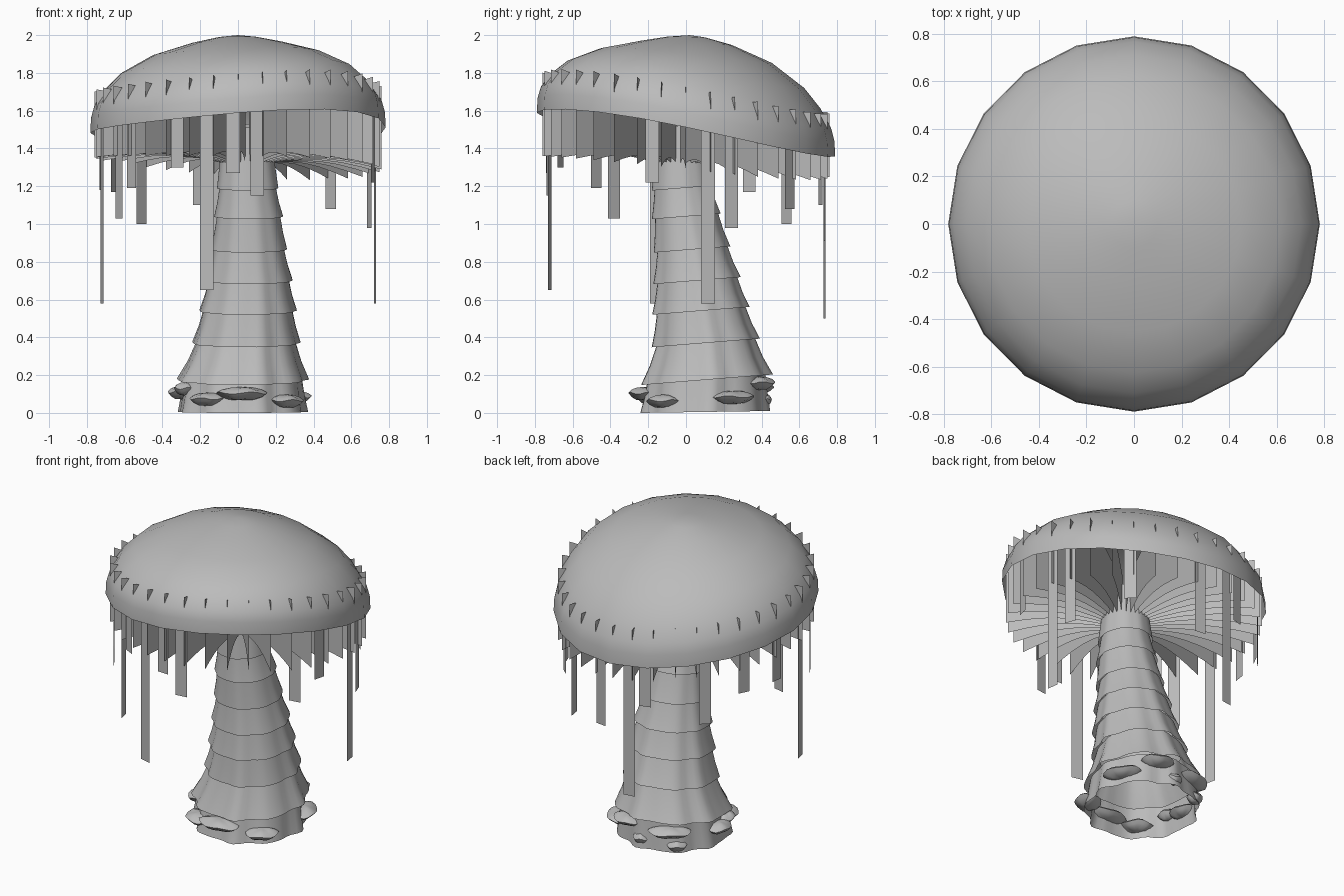
import bpy
from math import sin, cos, pi, radians

cube = bpy.data.objects.get("Cube")
if cube:
    bpy.data.objects.remove(cube)

grey = bpy.data.materials.new("plain grey")
grey.use_nodes = True
grey.diffuse_color = (0.5, 0.5, 0.5, 1)
grey.node_tree.nodes["Principled BSDF"].inputs["Base Color"].default_value = (0.5, 0.5, 0.5, 1)


def add_mesh(name, verts, faces, smooth=None):
    mesh = bpy.data.meshes.new(name)
    mesh.from_pydata(verts, [], faces)
    mesh.materials.append(grey)
    ob = bpy.data.objects.new(name, mesh)
    bpy.context.collection.objects.link(ob)
    if smooth:
        bpy.ops.object.select_all(action='DESELECT')
        ob.select_set(True)
        bpy.context.view_layer.objects.active = ob
        bpy.ops.object.shade_smooth_by_angle(angle=radians(smooth))


def loft(name, rings, smooth, start=None, end=None):
    """Skin a stack of equal rings, with optional pole points."""
    n = len(rings[0])
    verts = [p for ring in rings for p in ring]
    faces = [(k * n + i, k * n + (i + 1) % n, (k + 1) * n + (i + 1) % n, (k + 1) * n + i)
             for k in range(len(rings) - 1) for i in range(n)]
    if start:
        verts.append(start)
        faces += [((i + 1) % n, i, len(verts) - 1) for i in range(n)]
    if end:
        verts.append(end)
        base = (len(rings) - 1) * n
        faces += [(base + i, base + (i + 1) % n, len(verts) - 1) for i in range(n)]
    add_mesh(name, verts, faces, smooth)


def tilt(a):
    """Uneven height of the cap rim around its circle."""
    return -0.115 * sin(a) + 0.015 * cos(a) + 0.012 * cos(2 * a) - 0.025 * sin(2 * a)


def gill_low(a):
    """Height of the outer lower corner of a gill."""
    return 1.312 - 0.056 * sin(a) - 0.031 * cos(a) + 0.008 * cos(2 * a) - 0.013 * sin(2 * a)


RIM = 1.485

# Cap: lopsided dome, twenty sides
profile = [(0.782, 0), (0.778, 0.08), (0.76, 0.145), (0.705, 0.23), (0.62, 0.315),
           (0.45, 0.41), (0.24, 0.475), (0.1, 0.505)]
rings = []
for r, h in profile:
    w = (r / 0.78) ** 2
    rings.append([(r * cos(a), 1.01 * r * sin(a), RIM + h + tilt(a) * w)
                  for a in (2 * pi * i / 20 for i in range(20))])
loft("cap", rings, 60, end=(0, 0.02, 2.0))

# Gills: thin radial sheets whose outer top corners pierce the cap
verts, faces = [], []
for i in range(36):
    a = 2 * pi * i / 36
    low, high = gill_low(a), RIM + 0.22 + tilt(a) * 0.94
    first = len(verts)
    for k in range(7):
        t = k / 6
        x = 0.04 * (1 - t) + cos(a) * (0.11 + 0.65 * t)
        y = -0.03 * (1 - t) + sin(a) * (0.11 + 0.65 * t)
        verts.append((x, y, 1.32 + (low - 1.32) * t + 0.04 * sin(pi * t)))
        verts.append((x, y, 1.6 + (high - 1.6) * t))
    faces += [(first + 2 * k, first + 2 * k + 2, first + 2 * k + 3, first + 2 * k + 1)
              for k in range(6)]
add_mesh("gills", verts, faces)

# Hanging strips: (angle in degrees, lower end)
strips = [(9, 0.58), (257, 0.65), (192, 0.58), (98, 0.50), (278, 1.15), (268, 1.27),
          (134, 1.0), (211, 1.03), (48, 1.08), (19, 0.98), (106, 1.10), (82, 0.91),
          (346, 1.22), (220, 1.19), (244, 1.30), (172, 1.18), (153, 1.17)]
verts, faces = [], []
for deg, low in strips:
    a = radians(deg)
    top = RIM + tilt(a) + 0.1
    n = len(verts)
    for side, z in ((-1, low), (1, low), (1, top), (-1, top)):
        s = 0.037 * side
        verts.append((0.735 * cos(a) - s * sin(a), 0.74 * sin(a) + s * cos(a), z))
    faces.append((n, n + 1, n + 2, n + 3))
add_mesh("hanging_strips", verts, faces)


# Stem: overlapping flared skirts that lean and narrow upwards
def stem_ring(cx, cy, z, r, wave, slope):
    ring = []
    for i in range(60):
        a = 2 * pi * i / 60
        rr = r * (1 + wave * (0.7 * sin(9 * a + 0.6) + 0.3 * sin(14 * a)))
        ring.append((cx + rr * cos(a), cy + rr * sin(a), z + slope * rr * sin(a)))
    return ring


tiers = [(0.02, 0.095, 0.005, 0.335), (0.02, 0.105, 0.175, 0.342), (0.04, 0.10, 0.37, 0.282),
         (0.05, 0.075, 0.54, 0.255), (0.055, 0.055, 0.70, 0.23), (0.055, 0.03, 0.865, 0.202),
         (0.055, 0.0, 1.04, 0.182), (0.05, -0.02, 1.19, 0.162), (0.045, -0.03, 1.5, 0.14)]
for k in range(len(tiers) - 1):
    x0, y0, z0, r0 = tiers[k]
    x1, y1, z1, r1 = tiers[k + 1]
    wave = max(0.055 - 0.007 * k, 0.015)
    slope = 0.03 if k == 0 else 0.08
    r1 *= 0.9
    mid = stem_ring((x0 + x1) / 2, (y0 + y1) / 2, (z0 + z1) / 2,
                    0.47 * r0 + 0.53 * r1, wave * 0.8, slope)
    loft("stem_skirt_%d" % (k + 1),
         [stem_ring(x0, y0, z0, r0, wave, slope / 2 if k == 0 else slope), mid,
          stem_ring(x1, y1, z1 + 0.02, r1, wave * 0.6, slope)], 50)

# Shelf fungi: wavy lenses around the foot (angle, height, half width)
shelves = [(270, 0.105, 0.135), (235, 0.075, 0.10), (200, 0.13, 0.07), (318, 0.065, 0.10),
           (29, 0.085, 0.12), (67, 0.16, 0.10), (87, 0.07, 0.05), (120, 0.14, 0.13),
           (128, 0.05, 0.06), (180, 0.11, 0.09)]
for k, (deg, z, half) in enumerate(shelves):
    a = radians(deg)
    cx, cy = 0.02 + 0.32 * cos(a), 0.095 + 0.32 * sin(a)
    depth = min(0.08, half * 0.8)

    def shelf_ring(size, h):
        ring = []
        for i in range(18):
            b = 2 * pi * i / 18
            u, v = size * depth * cos(b), size * half * sin(b)
            ring.append((cx + u * cos(a) - v * sin(a), cy + u * sin(a) + v * cos(a),
                         z + h + 0.006 * size * sin(4 * b + k)))
        return ring

    loft("shelf_fungus_%d" % (k + 1),
         [shelf_ring(0.5, -0.033), shelf_ring(0.8, -0.018), shelf_ring(1, 0.0),
          shelf_ring(0.8, 0.015), shelf_ring(0.45, 0.027)], 40,
         start=(cx, cy, z - 0.038), end=(cx, cy, z + 0.032))
